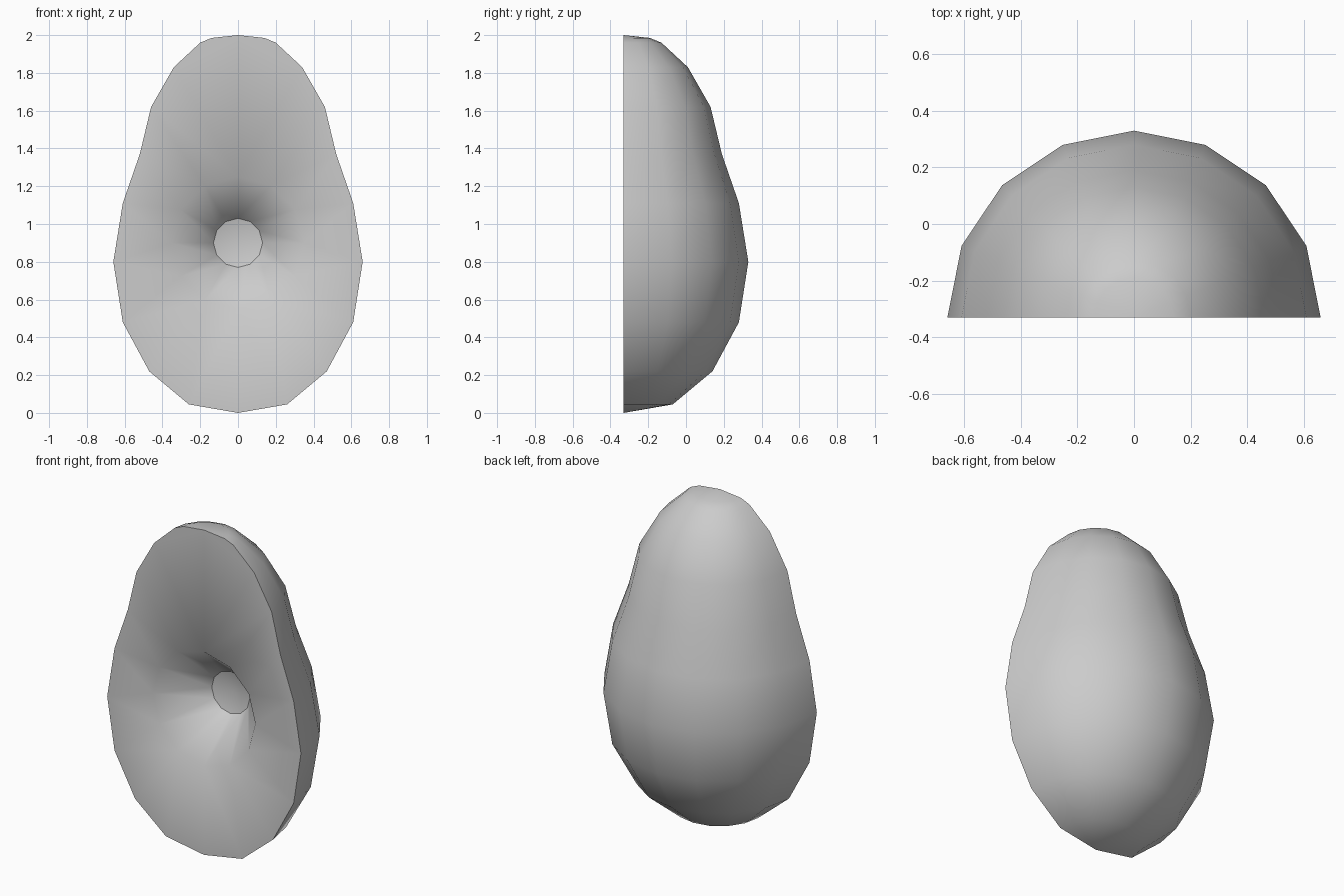
import bpy
import bmesh
from math import sin, cos, pi

cube = bpy.data.objects.get("Cube")
if cube:
    bpy.data.objects.remove(cube, do_unlink=True)

FRONT = -0.33     # depth of the cut face
SIDES = 8         # segments around the half body
PIT_SIDES = 12
PIT_HEIGHT = 0.9

# Half profile: radius and height, between the two poles
PROFILE = [(0.26, 0.045), (0.47, 0.22), (0.61, 0.48), (0.66, 0.80),
           (0.61, 1.11), (0.52, 1.37), (0.46, 1.62), (0.34, 1.83),
           (0.20, 1.96), (0.14, 1.985)]

grey = bpy.data.materials.new("plain_grey")
grey.use_nodes = True
colour = (0.6, 0.6, 0.6, 1)
grey.diffuse_color = colour
grey.node_tree.nodes["Principled BSDF"].inputs["Base Color"].default_value = colour

bm = bmesh.new()


def half_ring(radius, z):
    angles = [pi * i / SIDES for i in range(SIDES + 1)]
    return [bm.verts.new((radius * cos(a), FRONT + radius * sin(a), z)) for a in angles]


def pit_ring(radius, depth):
    angles = [2 * pi * i / PIT_SIDES for i in range(PIT_SIDES)]
    return [bm.verts.new((radius * cos(a), FRONT + depth, PIT_HEIGHT + radius * sin(a)))
            for a in angles]


def loop_edges(loop):
    result = []
    for a, b in zip(loop, loop[1:] + loop[:1]):
        result.append(bm.edges.get((a, b)) or bm.edges.new((a, b)))
    return result


# Rounded back: half a lathe
bottom = bm.verts.new((0, FRONT, 0))
top = bm.verts.new((0, FRONT, 2))
rings = [half_ring(r, z) for r, z in PROFILE]
for i in range(SIDES):
    for low, high in zip(rings, rings[1:]):
        bm.faces.new((low[i], low[i + 1], high[i + 1], high[i]))
    bm.faces.new((bottom, rings[0][i + 1], rings[0][i]))
    bm.faces.new((top, rings[-1][i], rings[-1][i + 1]))

# Funnel-shaped pit with a shallow floor
rim = pit_ring(0.35, 0)
floor = pit_ring(0.13, 0.26)
centre = bm.verts.new((0, FRONT + 0.29, PIT_HEIGHT))
for i in range(PIT_SIDES):
    j = (i + 1) % PIT_SIDES
    bm.faces.new((rim[i], rim[j], floor[j], floor[i]))
    bm.faces.new((floor[i], floor[j], centre))

# Cut face between the outline and the pit rim
outline = [bottom] + [r[0] for r in rings] + [top] + [r[-1] for r in reversed(rings)]
outer_edges = loop_edges(outline)
bmesh.ops.triangle_fill(bm, use_beauty=True, normal=(0, -1, 0),
                        edges=outer_edges + loop_edges(rim))
bmesh.ops.recalc_face_normals(bm, faces=bm.faces[:])

# Smooth everywhere, with hard edges on the outline and pit floor
for face in bm.faces:
    face.smooth = True
for edge in outer_edges + loop_edges(floor):
    edge.smooth = False

mesh = bpy.data.meshes.new("half_fruit")
bm.to_mesh(mesh)
bm.free()
mesh.materials.append(grey)
body = bpy.data.objects.new("half_fruit", mesh)
bpy.context.collection.objects.link(body)
